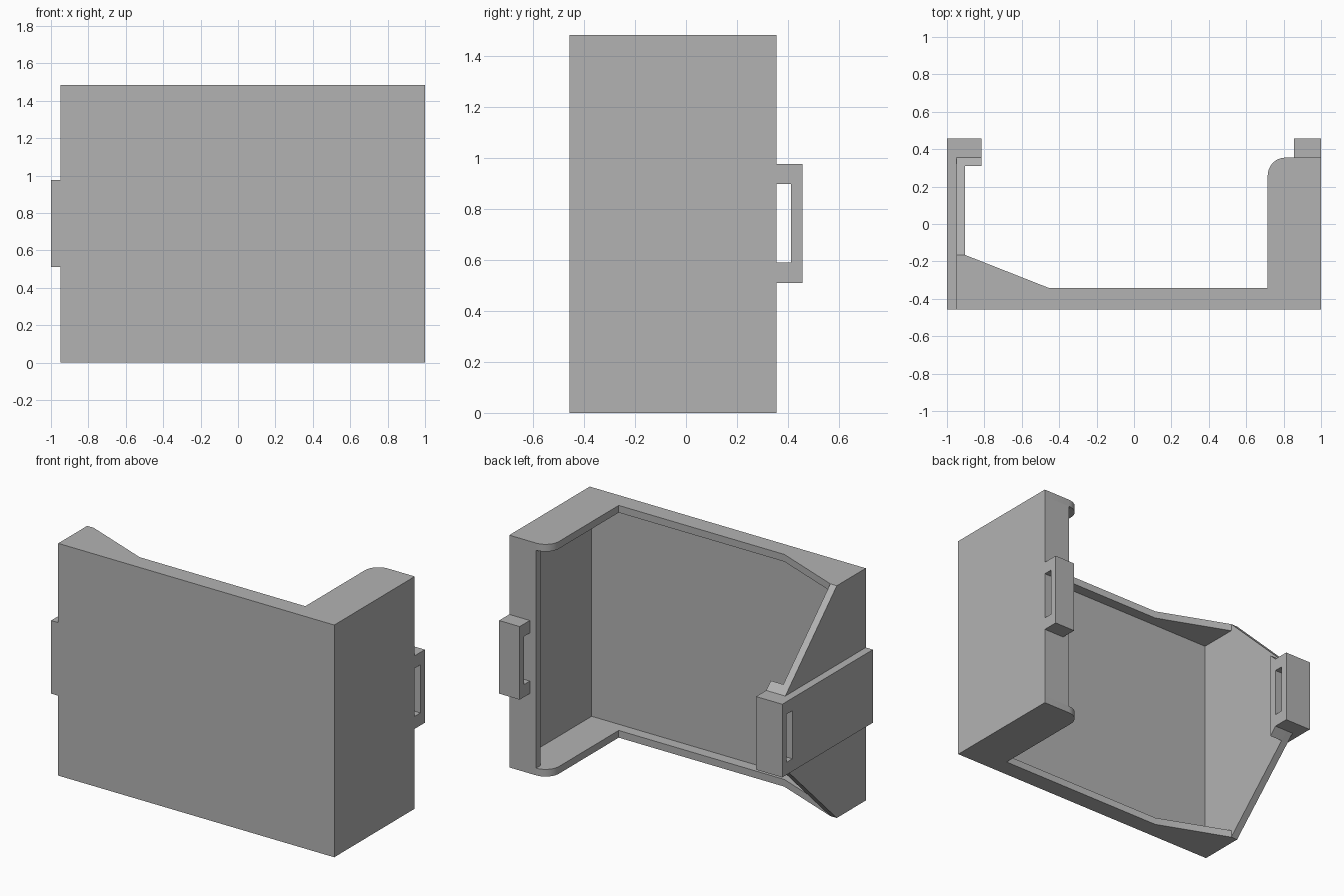
import bpy
import bmesh
from math import sin, cos, radians
from mathutils import Vector

cube = bpy.data.objects.get("Cube")
if cube:
    bpy.data.objects.remove(cube, do_unlink=True)

grey = bpy.data.materials.new("plain_grey")
grey.use_nodes = True
grey.diffuse_color = (0.45, 0.45, 0.45, 1)
grey.node_tree.nodes["Principled BSDF"].inputs["Base Color"].default_value = grey.diffuse_color

# Shared dimensions
H = 1.483                  # height
T = 0.046                  # shell thickness
FRONT, BACK = -0.457, 0.355
REAR = 0.457               # rear of the strap loops
LOW, HIGH = 0.51, 0.977    # strap band
WALL = -0.95               # outer face of the sloped wall
STEP = -0.165              # where the slope starts


def prism(name, points, start, end, axis):
    """Extrude an outline along x (points are y, z) or z (points are x, y)."""
    bm = bmesh.new()
    place = (lambda p: (start, *p)) if axis == "x" else (lambda p: (*p, start))
    face = bm.faces.new([bm.verts.new(place(p)) for p in points])
    move = Vector((end - start, 0, 0)) if axis == "x" else Vector((0, 0, end - start))
    new = bmesh.ops.extrude_face_region(bm, geom=[face])["geom"]
    bmesh.ops.translate(bm, vec=move, verts=[v for v in new if isinstance(v, bmesh.types.BMVert)])
    bmesh.ops.recalc_face_normals(bm, faces=bm.faces)
    mesh = bpy.data.meshes.new(name)
    bm.to_mesh(mesh)
    bm.free()
    mesh.materials.append(grey)
    obj = bpy.data.objects.new(name, mesh)
    bpy.context.collection.objects.link(obj)
    return obj


def rect(a0, a1, b0, b1):
    return [(a0, b0), (a1, b0), (a1, b1), (a0, b1)]


def slope(y):
    """Upper edge height of the sloped wall at depth y."""
    return H + (HIGH - H) * (y - STEP) / (BACK - STEP)


# Top and bottom lips with a rounded inner rear corner
radius = 0.095
arc = [(0.81 - radius * sin(radians(a)), BACK - radius + radius * cos(radians(a)))
       for a in range(0, 91, 10)]
lip = [(WALL + T, FRONT), (1, FRONT), (1, BACK)] + arc + [
    (0.715, -0.342), (-0.455, -0.342), (WALL + T, STEP)]
for name, z in (("bottom_lip", 0), ("top_lip", H - T)):
    obj = prism(name, lip, z, z + T, "z")
    bpy.context.view_layer.objects.active = obj
    obj.select_set(True)
    bpy.ops.object.shade_smooth_by_angle(angle=radians(30))
    obj.select_set(False)

# Panels between the lips
prism("front_panel", rect(WALL + T, 1, FRONT, FRONT + T), T, H - T, "z")
prism("left_wall", rect(1 - T, 1, FRONT + T, BACK - T), T, H - T, "z")
prism("left_rear_flange", rect(0.81, 1, BACK - T, BACK), T, H - T, "z")

# Right wall narrowing towards the strap band
prism("right_wall", [(FRONT, 0), (STEP, 0), (BACK, LOW), (BACK, HIGH), (STEP, H), (FRONT, H)],
      WALL, WALL + T, "x")
y = BACK - T
prism("right_rear_flange", [(y, H - slope(y)), (BACK, LOW), (BACK, HIGH), (y, slope(y))],
      WALL + T, -0.815, "x")
prism("right_band", rect(FRONT, BACK, LOW, HIGH), -1, WALL, "x")

# Matching strap loops, each a bracket around a slot
bar, slot_low, slot_high = 0.412, 0.59, 0.897
bracket = [(BACK, LOW), (REAR, LOW), (REAR, HIGH), (BACK, HIGH),
           (BACK, slot_high), (bar, slot_high), (bar, slot_low), (BACK, slot_low)]
prism("right_strap_loop", bracket, -1, -0.815, "x")
prism("left_strap_loop", bracket, 0.855, 1, "x")
